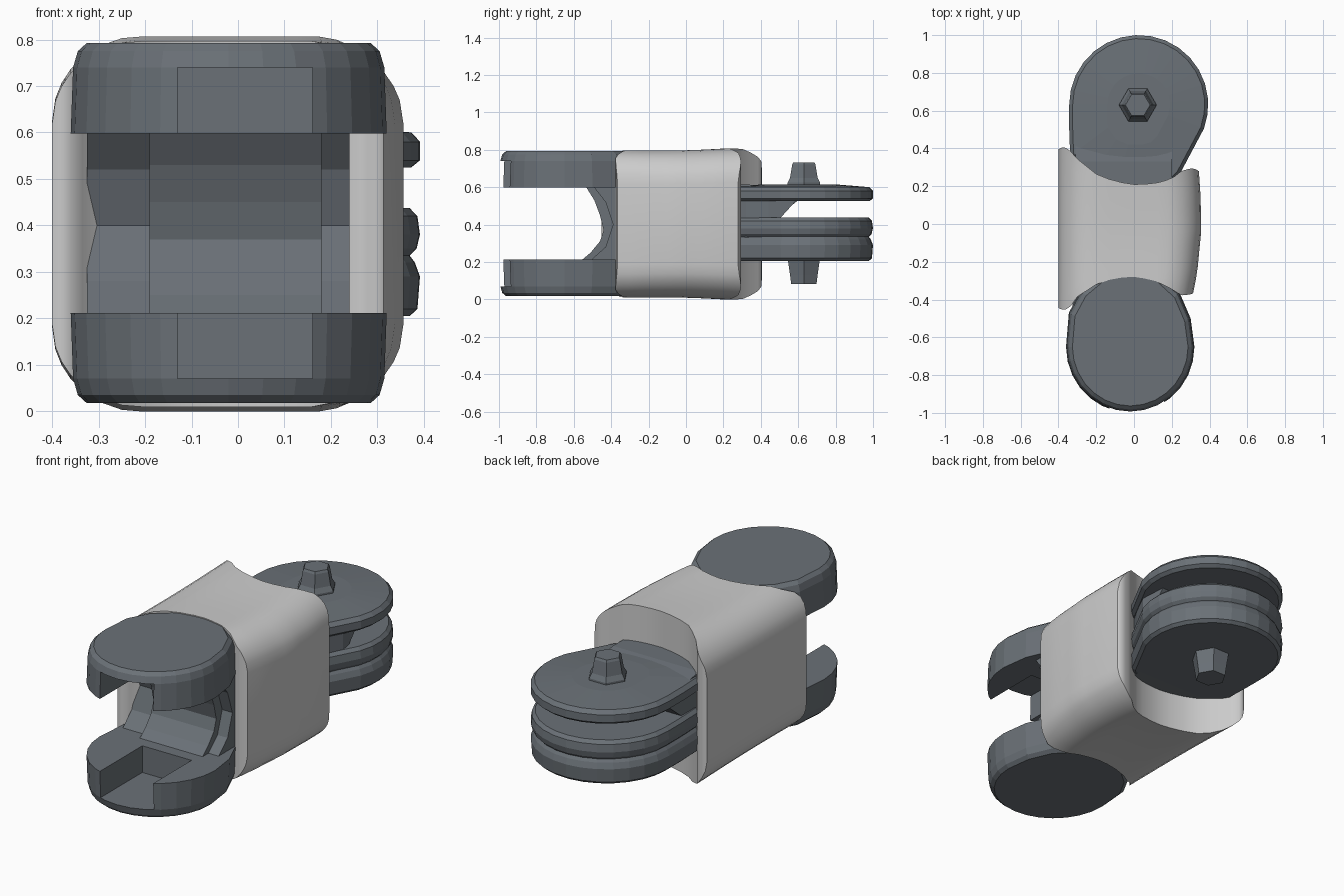
import bpy, bmesh
from math import cos, sin, radians, sqrt

if "Cube" in bpy.data.objects:
    bpy.data.objects.remove(bpy.data.objects["Cube"])

dark = bpy.data.materials.new("dark_metal")
dark.diffuse_color = (0.145, 0.165, 0.185, 1)
dark.use_nodes = True
dark.node_tree.nodes["Principled BSDF"].inputs["Base Color"].default_value = dark.diffuse_color


def make(name, verts, faces, mat=None):
    me = bpy.data.meshes.new(name)
    me.from_pydata(verts, [], faces)
    bm = bmesh.new()
    bm.from_mesh(me)
    bmesh.ops.recalc_face_normals(bm, faces=bm.faces)
    bm.to_mesh(me)
    bm.free()
    ob = bpy.data.objects.new(name, me)
    bpy.context.collection.objects.link(ob)
    if mat:
        me.materials.append(mat)
    return ob


def skin(n, count):
    """Side quads between successive rings of n points."""
    return [(k * n + i, k * n + (i + 1) % n, (k + 1) * n + (i + 1) % n, (k + 1) * n + i)
            for k in range(count - 1) for i in range(n)]


def loft(name, rings, mat=dark):
    """Skin equal-length rings of points and cap both ends."""
    n = len(rings[0])
    verts = [p for r in rings for p in r]
    caps = [tuple(range(n)), tuple(range(len(verts) - n, len(verts)))]
    return make(name, verts, skin(n, len(rings)) + caps, mat)


def plate(name, centre, outline, levels):
    """Stack scaled copies of a flat outline at the given (z, scale) levels."""
    cx, cy = centre
    return loft(name, [[(cx + (x - cx) * s, cy + (y - cy) * s, z) for x, y in outline]
                       for z, s in levels])


def arc(cx, cy, rx, ry, a0, a1, n):
    return [(cx + rx * cos(radians(a0 + (a1 - a0) * i / n)),
             cy + ry * sin(radians(a0 + (a1 - a0) * i / n))) for i in range(n + 1)]


def extrude_x(name, profile, x0, x1):
    return loft(name, [[(x, y, z) for y, z in profile] for x in (x0, x1)])


def sample(table, x):
    for (xa, ya), (xb, yb) in zip(table, table[1:]):
        if x <= xb:
            return ya + (yb - ya) * (x - xa) / (xb - xa)
    return table[-1][1]


# Sleeve: rounded-square body with hollowed ends
back = [(-.4, .395), (-.37, .41), (-.34, .39), (-.3, .345), (-.2, .265), (-.1, .225), (0, .21),
        (.1, .212), (.2, .24), (.25, .28), (.3, .295), (.33, .29), (.36, .265)]
front = [(-.4, -.445), (-.37, -.457), (-.34, -.442), (-.3, -.385), (-.2, -.32), (-.1, -.285),
         (0, -.28), (.1, -.295), (.2, -.345), (.25, -.378), (.3, -.373), (.36, -.34)]
width = [(0, .88), (.15, .94), (.5, 1), (.8, .99), (1, .965)]
cols = [-.4, -.393, -.38, -.36, -.335, -.3, -.25, -.2, -.13, -.06, 0, .06, .13, .18, .22,
        .26, .29, .315, .335, .348, .356]


def half_height(x):
    r = .19
    d = max(0, -.4 + r - x, x - (.356 - r))
    return .4 - r * .95 + .95 * sqrt(max(0, r * r - d * d))


m, steps = len(cols), 11
n = 2 * m
verts = []
for k in range(steps):
    t = k / (steps - 1)
    sag = .985 - .015 * sin(radians(180 * t)) + .025 * t
    top = []
    for x in cols:
        px = x * sample(width, t) if x > 0 else x
        y0, y1 = sample(front, px), sample(back, px)
        top.append((px, y0 + (y1 - y0) * t, half_height(x) * sag))
    verts += [(x, y, .403 + z) for x, y, z in top]
    verts += [(x, y, .403 - z) for x, y, z in reversed(top)]
faces = skin(n, steps)
for o in (0, (steps - 1) * n):
    faces += [(o + i, o + i + 1, o + n - 2 - i, o + n - 1 - i) for i in range(m - 1)]
sleeve = make("sleeve", verts, faces)
bpy.context.view_layer.objects.active = sleeve
sleeve.select_set(True)
bpy.ops.object.shade_smooth_by_angle(angle=radians(35))

# Front fork: two mirrored round plates, each with a slot open to the front
fork_c = (-.02, -.65)
fork_outline = arc(*fork_c, .34, .348, 180, 360, 14) + [
    (.3, -.5), (.24, -.36), (.12, -.25), (-.02, -.22), (-.16, -.25), (-.28, -.35), (-.345, -.47)]
for name, s in (("upper", 1), ("lower", -1)):
    z = lambda d: .405 + s * d
    fork = plate(name + "_fork_plate", fork_c, fork_outline,
                 [(z(.193), 1), (z(.335), .985), (z(.37), .955), (z(.387), .9)])
    slot = loft(name + "_slot_cutter", [[(-.13, -1.1, z(d)), (.16, -1.1, z(d)),
                                         (.16, -.62, z(d)), (-.13, -.62, z(d))]
                                        for d in (.1, .335)])
    slot.hide_render = True
    slot.hide_set(True)
    mod = fork.modifiers.new("slot", "BOOLEAN")
    mod.object = slot
    mod.operation = "DIFFERENCE"
    mod.solver = "EXACT"

# Web joining the fork plates: waisted centre column and wider side filler
extrude_x("fork_web", [(-.25, .12), (-.57, .2), (-.51, .25), (-.46, .31), (-.44, .37),
                       (-.46, .45), (-.49, .53), (-.54, .61), (-.25, .68)], -.19, .18)
extrude_x("fork_web_sides", [(-.25, .1), (-.52, .2), (-.43, .28), (-.39, .4),
                             (-.43, .52), (-.5, .61), (-.25, .7)], -.325, .24)

# Rear hinge: stacked discs that run forward into the sleeve
disc_c = (.025, .632)
disc_outline = arc(*disc_c, .368, .368, -20, 180, 16) + [
    (-.343, .5), (-.338, .36), (-.24, .22), (-.1, .16), (.06, .16), (.17, .19), (.24, .26)]
plate("upper_disc", disc_c, disc_outline,
      [(.525, .95), (.54, 1), (.58, 1), (.6, .95), (.615, .45)])
plate("lower_discs", disc_c, disc_outline,
      [(.205, .94), (.22, .985), (.29, 1), (.32, .97), (.335, .94), (.35, .98),
       (.38, 1), (.42, .985), (.437, .94)])

# Neck tying the discs to the sleeve
extrude_x("hinge_neck", [(.15, .2), (.42, .21), (.46, .42), (.5, .45), (.6, .53),
                         (.48, .59), (.33, .615), (.15, .615)], -.31, .2)
loft("hinge_neck_side", [[(.19, .22, z), (.25, .32, z), (.31, .44, z), (.3, y, z), (.1, y, z)]
                         for z, y in ((.3, .46), (.43, .5), (.54, .6))])

# Hinge pin stubs above and below the discs
pin = lambda r, z: [(.02 + x, .63 + y, z) for x, y in arc(0, 0, r, r, 0, 300, 5)]
loft("upper_pin", [pin(.1, .59), pin(.1, .625), pin(.085, .65), pin(.072, .72), pin(.065, .732)])
loft("lower_pin", [pin(.078, .082), pin(.085, .13), pin(.1, .22)])
